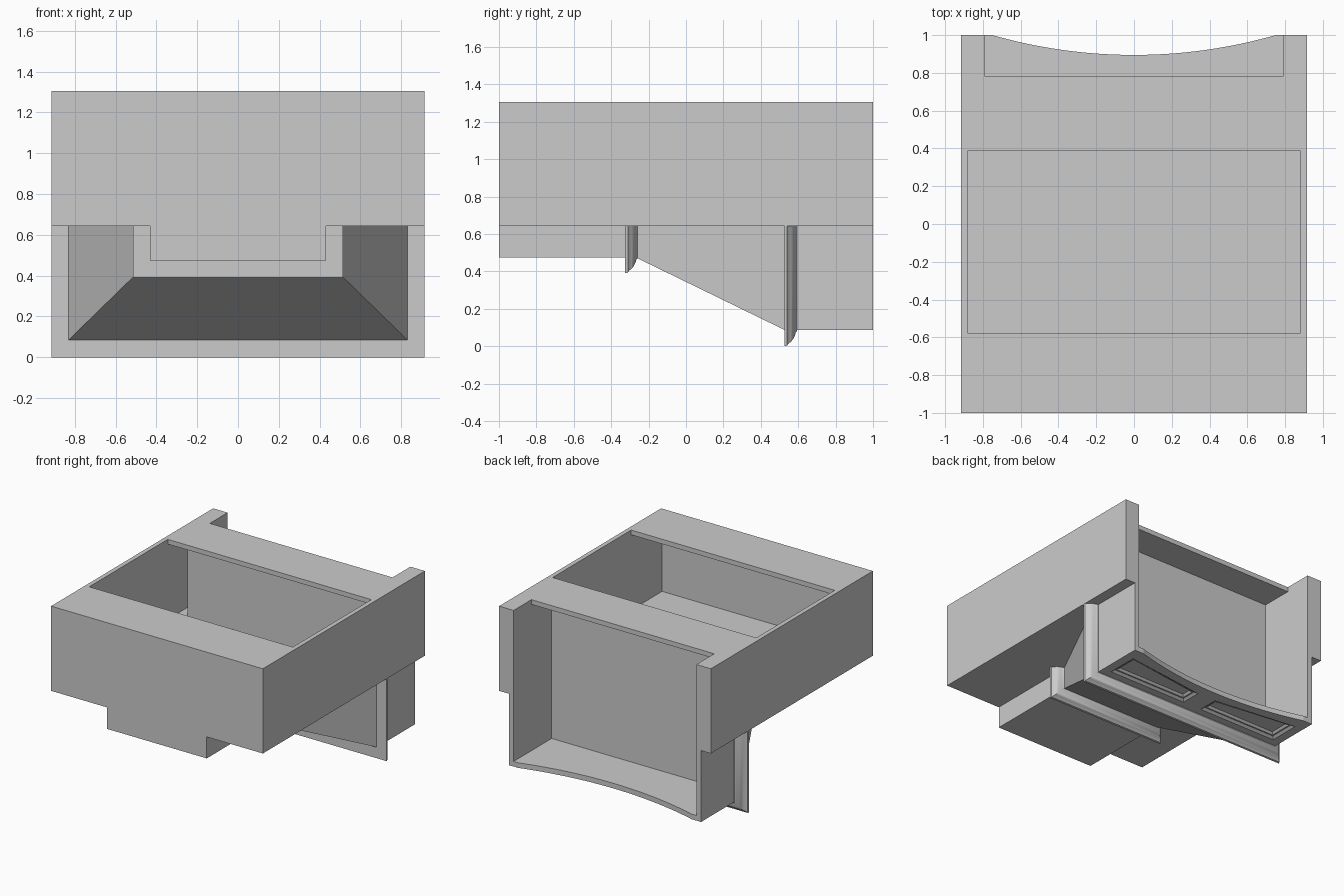
import bpy, bmesh, math

if "Cube" in bpy.data.objects:
    bpy.data.objects.remove(bpy.data.objects["Cube"])


def loft(name, rings):
    """Skin matching closed rings and cap both ends."""
    bm = bmesh.new()
    loops = [[bm.verts.new(p) for p in r] for r in rings]
    n = len(loops[0])
    for a, b in zip(loops, loops[1:]):
        for i in range(n):
            j = (i + 1) % n
            bm.faces.new((a[i], a[j], b[j], b[i]))
    bm.faces.new(loops[0])
    bm.faces.new(loops[-1])
    bmesh.ops.recalc_face_normals(bm, faces=bm.faces)
    me = bpy.data.meshes.new(name)
    bm.to_mesh(me)
    bm.free()
    ob = bpy.data.objects.new(name, me)
    bpy.context.collection.objects.link(ob)
    return ob


def rect(x0, x1, y0, y1, z):
    return [(x0, y0, z), (x1, y0, z), (x1, y1, z), (x0, y1, z)]


def box(name, x0, x1, y0, y1, z0, z1):
    return loft(name, [rect(x0, x1, y0, y1, z0), rect(x0, x1, y0, y1, z1)])


def cut(ob, *cutters):
    for c in cutters:
        m = ob.modifiers.new("cut", 'BOOLEAN')
        m.operation, m.solver, m.object = 'DIFFERENCE', 'EXACT', c
        bpy.context.view_layer.objects.active = ob
        bpy.ops.object.modifier_apply(modifier=m.name)
        bpy.data.objects.remove(c)


# Upper shell: hollow, open hatch on top, notch at the back
W, TOP, MID = 0.915, 1.305, 0.643
shell = box("upper_shell", -W, W, -1, 1, MID, TOP)
cut(shell,
    box("cavity_cutter", -.88, .88, -.962, .962, .68, 1.268),
    box("hatch_cutter", -.88, .88, -.58, .39, 1.2, 1.4),
    box("notch_cutter", -.79, .79, .78, 1.1, .6, 1.4),
    box("floor_cutter", -.79, .79, .53, 1.1, .6, .7))

# Thin liner between the main cavity and the back recess
box("recess_back_panel", -.79, .79, .518, .53, .64, 1.268)
for s, side in ((-1, "left"), (1, "right")):
    a, b = sorted((s * .79, s * .80))
    box("recess_side_" + side, a, b, .518, .962, .68, 1.268)

# Lower front block
box("front_block", -.43, .43, -1, -.26, .475, MID)

# Flaring middle section
loft("flared_body", [
    [(-w, y, z), (w, y, z), (w, y, MID), (-w, y, MID)]
    for w, y, z in ((.43, -.27, .475), (.83, .53, .085))])

# Rear block: open at the back, with a curved floor edge
rear = box("rear_block", -.83, .83, .53, 1, .085, MID)
R, CY = 2.731, 3.626
arc = [(R * math.sin(t), CY - R * math.cos(t))
       for t in [math.radians(-16.2 + 32.4 * i / 32) for i in range(33)]]
# keep only the part of the arc cutter between its two ends on the back edge
arc = [(x, min(y, 1.05)) for x, y in arc] + [(.75, 1.1), (-.75, 1.1)]
cut(rear,
    box("recess_cutter", -.79, .79, .5, 1.1, .125, .8),
    loft("arc_cutter", [[(x, y, z) for x, y in arc] for z in (.0, .3)]))


# Stepped tapering panels sunk into the underside
def panel_ring(s, inset, z):
    x0, x1, y0 = .08 + inset, .76 - inset, .65 + inset
    return [(s * x0, y0, z), (s * x1, y0, z),
            (s * x1, .895 - inset, z), (s * x0, .81 - inset, z)]


for s in (-1, 1):
    cut(rear, loft("panel_cutter", [panel_ring(s, i, z) for i, z in (
        (0, .07), (0, .085), (.02, .10), (.03, .10), (.045, .115))]))

# Mouldings wrapping the sides and underside: (depth, outward offset)
PROFILE = [(0, 0), (0, .085), (.014, .082), (.02, .072), (.034, .062),
           (.046, .047), (.055, .029), (.060, .012), (.066, .006), (.066, 0)]


def moulding(name, w, zb, y):
    rings = [[(s * (w + o), y + d, zb - o if low else MID) for d, o in PROFILE]
             for s, low in ((-1, 0), (-1, 1), (1, 1), (1, 0))]
    ob = loft(name, rings)
    bpy.ops.object.select_all(action='DESELECT')
    ob.select_set(True)
    bpy.context.view_layer.objects.active = ob
    bpy.ops.object.shade_smooth_by_angle(angle=math.radians(40))


moulding("small_moulding", .43, .475, -.325)
moulding("large_moulding", .83, .085, .527)
